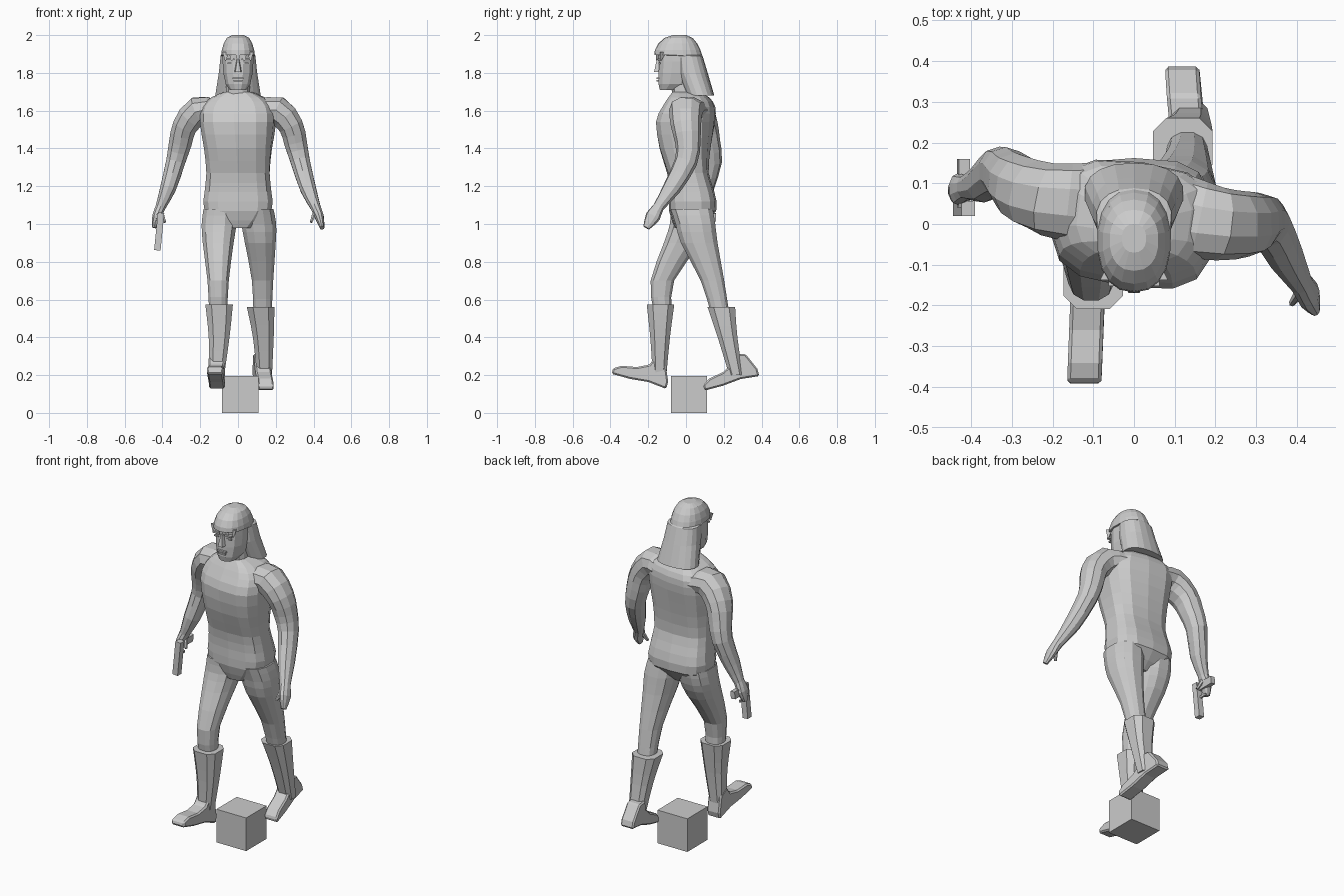
import bpy, bmesh, math
from mathutils import Vector, Matrix

old = bpy.data.objects.get("Cube")
if old:
    bpy.data.objects.remove(old, do_unlink=True)

shade = (0.6, 0.6, 0.6, 1)
grey = bpy.data.materials.new("plain_grey")
grey.use_nodes = True
grey.diffuse_color = shade
grey.node_tree.nodes["Principled BSDF"].inputs["Base Color"].default_value = shade


def finish(name, bm):
    bmesh.ops.recalc_face_normals(bm, faces=bm.faces)
    mesh = bpy.data.meshes.new(name)
    bm.to_mesh(mesh)
    bm.free()
    mesh.materials.append(grey)
    obj = bpy.data.objects.new(name, mesh)
    bpy.context.collection.objects.link(obj)
    return obj


def skin(name, rings):
    """Join matching rings of points and cap both ends."""
    bm = bmesh.new()
    loops = [[bm.verts.new(point) for point in ring] for ring in rings]
    count = len(loops[0])
    for low, high in zip(loops, loops[1:]):
        for i in range(count):
            j = (i + 1) % count
            bm.faces.new((low[i], low[j], high[j], high[i]))
    bm.faces.new(loops[0])
    bm.faces.new(loops[-1])
    return finish(name, bm)


def outline(sides, power):
    """Unit rounded-square section, with a flat towards the front."""
    points = []
    for i in range(sides):
        angle = math.tau * (i + 0.5) / sides
        c, s = math.cos(angle), math.sin(angle)
        points.append((math.copysign(abs(c) ** (2 / power), c),
                       math.copysign(abs(s) ** (2 / power), s)))
    return points


def smooth(keys, steps):
    """Curve through the key sections, sampled evenly between them."""
    keys = [Vector(key) for key in keys]
    padded = [keys[0]] + keys + [keys[-1]]
    result = []
    for a, b, c, d in zip(padded, padded[1:], padded[2:], padded[3:]):
        for step in range(steps):
            t = step / steps
            result.append(b + (c - a) * (t / 2)
                          + (a * 2 - b * 5 + c * 4 - d) * (t * t / 2)
                          + (b * 3 - a - c * 3 + d) * (t ** 3 / 2))
    return result + [keys[-1]]


def loft(name, keys, steps=2, sides=12, power=2.6, level=True, twist=None):
    """Sections given as x, y, z, half width, half depth."""
    sections = smooth(keys, steps)
    centres = [Vector(section[:3]) for section in sections]
    rings = []
    for k, (section, centre) in enumerate(zip(sections, centres)):
        across, depth = Vector((1, 0, 0)), Vector((0, 1, 0))
        if not level:
            after = centres[min(k + 1, len(centres) - 1)]
            along = (after - centres[max(k - 1, 0)]).normalized()
            depth = (depth - along * depth.dot(along)).normalized()
            across = along.cross(depth)
        if twist:
            turn = Matrix.Rotation(twist(centre.z), 3, 'Z')
            across, depth = turn @ across, turn @ depth
        rings.append([centre + across * (u * section[3]) + depth * (v * section[4])
                      for u, v in outline(sides, power)])
    return skin(name, rings)


def body(name, spans, **options):
    """Symmetric sections given as half width, front, back, height."""
    return loft(name, [(0, (front + back) / 2, z, half, (back - front) / 2)
                       for half, front, back, z in spans], **options)


def box(name, centre, size, turn=0):
    bm = bmesh.new()
    bmesh.ops.create_cube(bm, size=1, matrix=Matrix.Translation(centre)
                          @ Matrix.Rotation(turn, 4, 'Y') @ Matrix.Diagonal((*size, 1)))
    return finish(name, bm)


def shoulder_twist(z):
    return -0.14 * min(max((z - 1.25) / 0.3, 0), 1)


# Torso, turned a little at the shoulders
body("torso", [
    (.08, -.06, .08, .98), (.18, -.09, .16, 1.07), (.18, -.09, .15, 1.17), (.17, -.1, .12, 1.27),
    (.18, -.14, .13, 1.4), (.2, -.155, .15, 1.54), (.19, -.12, .15, 1.62), (.14, -.09, .12, 1.67),
    (.07, -.07, .07, 1.7)], sides=14, power=3, twist=shoulder_twist)
body("neck", [(.07, -.075, .06, 1.65), (.06, -.08, .05, 1.78)], steps=1)

# Legs in mid stride: both share the same thickness from hip to shin
leg_sizes = [(.09, .115), (.095, .108), (.084, .1), (.058, .064), (.05, .05)]
boot_sizes = [(.077, .077), (.058, .055), (.042, .038)]


def limb(name, centres, sizes, **options):
    loft(name, [centre + size for centre, size in zip(centres, sizes)], **options)


limb("right_leg", [(-.095, .03, 1.08), (-.1, .02, 1), (-.105, -.02, .9),
                   (-.105, -.125, .7), (-.105, -.125, .55)], leg_sizes, power=2.4)
limb("left_leg", [(.1, .03, 1.08), (.11, .05, 1), (.118, .07, .9),
                  (.13, .14, .7), (.13, .18, .53)], leg_sizes, power=2.4)

# Tall boots with flared cuffs
limb("right_boot", [(-.1, -.135, .575), (-.1, -.137, .4), (-.113, -.14, .2)],
     boot_sizes, steps=3, sides=8, power=3)
limb("left_boot", [(.12, .187, .56), (.134, .22, .4), (.14, .265, .2)],
     boot_sizes, steps=3, sides=8, power=3)

# One foot shape, as distance from the heel and height above the sole
foot_profile = [(0, 0), (.1, .01), (.2, 0), (.3, 0), (.3, .03), (.26, .055), (.18, .07), (.12, .1),
                (.1, .15), (.04, .13), (0, .04)]


def foot(name, heel, pitch, skew):
    turn = Matrix.Rotation(pitch, 3, 'X')
    obj = skin(name, [[Vector(heel) + turn @ Vector((half + skew * along, -along, up))
                       for along, up in foot_profile] for half in (-.042, .042)])
    bevel = obj.modifiers.new("soft_edges", 'BEVEL')
    bevel.width = 0.008
    bevel.segments = 1


foot("right_foot", (-.11, -.105, .127), -.27, -.04)
foot("left_foot", (.118, .388, .195), .26, .1)

# Arms share one shape (out, height, width, depth) and differ in their swing
arm_shape = [(.12, 1.6, .06, .1), (.21, 1.6, .078, .09), (.28, 1.52, .068, .08), (.305, 1.43, .063, .067),
             (.33, 1.33, .053, .06), (.37, 1.19, .044, .048), (.41, 1.09, .028, .03),
             (.43, 1.04, .025, .04), (.445, .98, .012, .018)]
left_swing = [.02, 0, 0, .01, 0, -.075, -.145, -.175, -.21]
right_swing = [.05, .06, .09, .115, .13, .1, .09, .085, .08]
for side, sign, swing in (("left", 1, left_swing), ("right", -1, right_swing)):
    loft(side + "_arm", [(sign * out, y, z, width, depth)
                         for (out, z, width, depth), y in zip(arm_shape, swing)],
         sides=10, power=2.2, level=False)
    wrist_y = swing[-2]
    loft(side + "_thumb", [(sign * .41, wrist_y + .01, 1.07, .014, .014),
                           (sign * .387, wrist_y - .02, 1.01, .007, .008)],
         sides=6, level=False)

# Pistol pointing at the ground
box("pistol_barrel", (-.417, .038, .96), (.034, .036, .2), .1)
box("pistol_grip", (-.418, .1, 1.035), (.028, .12, .042), .1)
box("pistol_guard", (-.42, .075, .975), (.012, .045, .012), .1)

# Head and face
body("head", [(.045, -.14, -.04, 1.71), (.067, -.148, .03, 1.74), (.08, -.148, .06, 1.8),
              (.084, -.145, .07, 1.86), (.082, -.15, .07, 1.93)], steps=1, power=2.4)


def nose_ring(reach, top, bottom):
    """Four-cornered slice of the nose, wider below than above."""
    return [(-top, reach, 1.87), (top, reach, 1.87),
            (bottom, reach - bottom, 1.805), (-bottom, reach - bottom, 1.805)]


skin("nose", [nose_ring(-.12, .012, .02), nose_ring(-.155, .004, .014)])
box("upper_lip", (0, -.15, 1.772), (.056, .014, .009))
box("lower_lip", (0, -.149, 1.759), (.046, .014, .009))
for side, x in (("left", .04), ("right", -.04)):
    box(side + "_brow", (x, -.143, 1.872), (.044, .018, .01))
    box(side + "_eye", (x, -.14, 1.85), (.03, .012, .008))

# Long hair that opens around the face, with a pointed fringe
body("hair", [(.03, -.07, 0, 2), (.06, -.115, .035, 1.985), (.077, -.147, .06, 1.955),
              (.087, -.165, .077, 1.92), (.09, -.168, .085, 1.895), (.093, -.06, .088, 1.89),
              (.103, -.05, .115, 1.8), (.122, 0, .15, 1.68)], steps=1, sides=18, power=2.3)


def lock_ring(x, y, half, z):
    return [(x - half, y, z), (x + half, y, z), (x, y + half * 2, z)]


for k in range(-2, 3):
    x = k * .033
    y = abs(x) * .35 - .16
    skin("fringe_lock", [lock_ring(x, y, .017, 1.91), lock_ring(x, y, .003, 1.865)])

# Block between the feet
box("ground_block", (.012, .015, .098), (.195, .19, .196))
